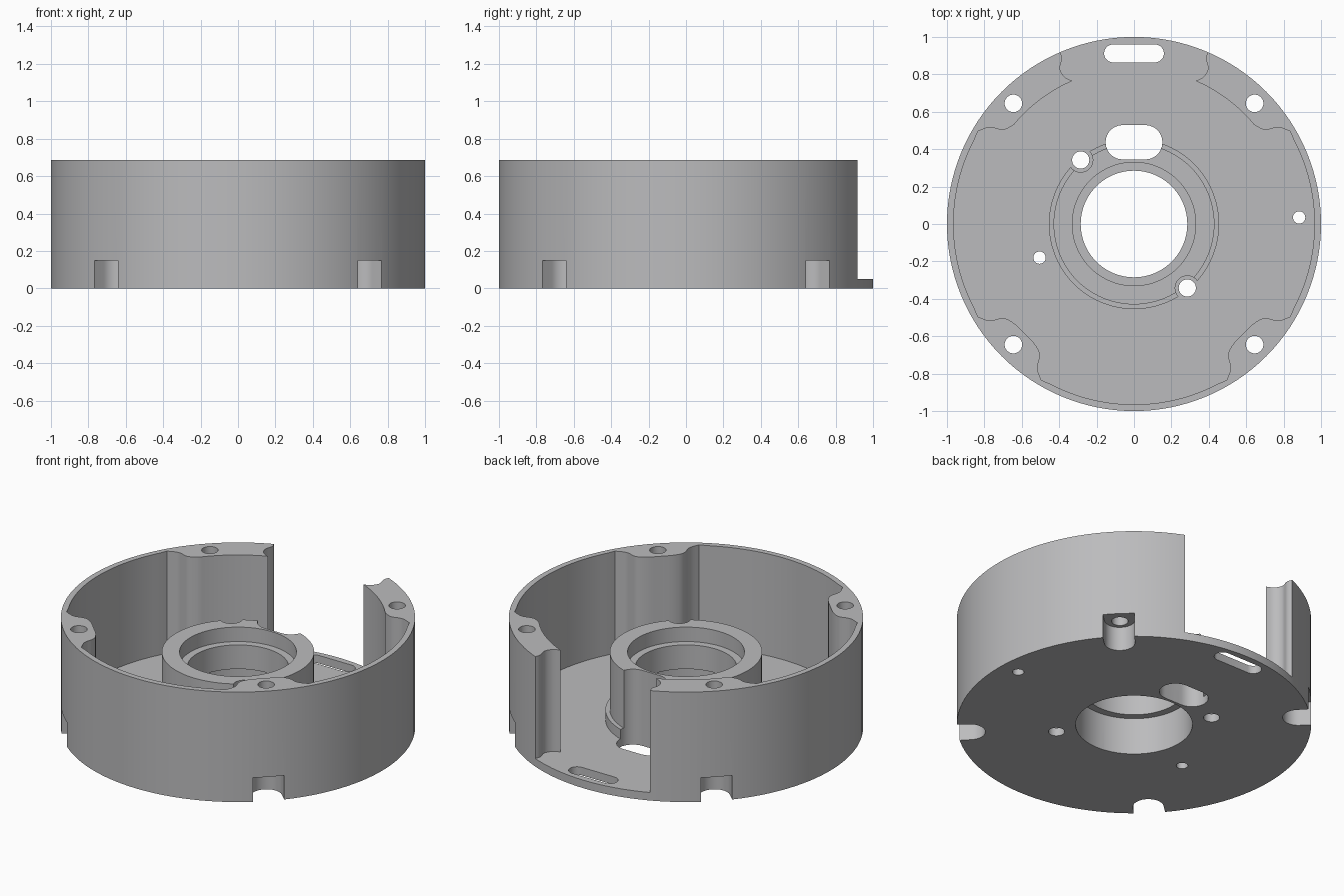
import bpy, bmesh, math
from mathutils import Vector

if "Cube" in bpy.data.objects:
    bpy.data.objects.remove(bpy.data.objects["Cube"])

TOP, FLOOR = 0.685, 0.05
gray = bpy.data.materials.new("cast gray")
gray.diffuse_color = (0.5, 0.5, 0.51, 1)
gray.use_nodes = True
gray.node_tree.nodes["Principled BSDF"].inputs["Base Color"].default_value = gray.diffuse_color


def prism(name, outline, z0, z1):
    """Extrude a closed 2D outline between two heights."""
    bm = bmesh.new()
    face = bm.faces.new([bm.verts.new((x, y, z0)) for x, y in outline])
    ext = bmesh.ops.extrude_face_region(bm, geom=[face])["geom"]
    for v in ext:
        if isinstance(v, bmesh.types.BMVert):
            v.co.z = z1
    bmesh.ops.recalc_face_normals(bm, faces=bm.faces)
    me = bpy.data.meshes.new(name)
    bm.to_mesh(me)
    bm.free()
    me.materials.append(gray)
    ob = bpy.data.objects.new(name, me)
    bpy.context.collection.objects.link(ob)
    return ob


def arc(r, a0, a1, n, cx=0, cy=0):
    return [(cx + r * math.cos(math.radians(a0 + (a1 - a0) * i / n)),
             cy + r * math.sin(math.radians(a0 + (a1 - a0) * i / n))) for i in range(n + 1)]


def circle(r, cx=0, cy=0, n=32):
    return arc(r, 0, 360, n, cx, cy)[:-1]


def stadium(cx, cy, half_len, r):
    d = half_len - r
    return arc(r, -90, 90, 14, cx + d, cy) + arc(r, 90, 270, 14, cx - d, cy)


def spline(pts, n=5):
    """Smooth curve through the given points."""
    p = [Vector(q) for q in [pts[0]] + pts + [pts[-1]]]
    out = []
    for a, b, c, d in zip(p, p[1:], p[2:], p[3:]):
        for i in range(n):
            t = i / n
            out.append(0.5 * (2 * b + (c - a) * t + (2 * a - 5 * b + 4 * c - d) * t * t
                              + (3 * b - a - 3 * c + d) * t ** 3))
    return [tuple(q) for q in out] + [pts[-1]]


def combine(target, tool, operation):
    m = target.modifiers.new("cut", 'BOOLEAN')
    m.operation, m.solver, m.object = operation, 'EXACT', tool
    bpy.context.view_layer.objects.active = target
    bpy.ops.object.modifier_apply(modifier=m.name)
    bpy.data.objects.remove(tool)


def cut(outline, z0, z1):
    combine(housing, prism("cutter", outline, z0, z1), 'DIFFERENCE')


# Drum, hollowed by a pocket that leaves four bosses and a rear opening
housing = prism("housing", circle(1, n=128), 0, TOP)
flank = [(0.835, 0.495), (0.771, 0.517), (0.70, 0.503), (0.643, 0.53)]
rear_edge = spline([(0.33, 0.765), (0.372, 0.787), (0.396, 0.83), (0.385, 0.885), (0.396, 0.918)])
front_boss = [(x, -y) for x, y in flank] + [(0.585, -0.585)] + [(y, -x) for x, y in flank[::-1]]
half = (arc(0.965, -90, -60.5, 14)[:-1] + spline(front_boss[::-1])
        + arc(0.965, -30, 30, 28)[1:-1] + spline(flank)
        + arc(0.833, 41, 66, 12)[:-1] + rear_edge + [(0.396, 1.1)])
pocket = half + [(-x, y) for x, y in half[:0:-1]]
cut(pocket, FLOOR, TOP + 0.1)

# Bearing hub with a foot flange
hub = prism("hub", circle(0.43, n=96), 0.02, 0.47)
combine(hub, prism("flange", circle(0.455, n=96), 0.015, 0.11), 'UNION')
combine(housing, hub, 'UNION')

# Stepped bore with an inner lip
cut(circle(0.285, n=80), -0.1, 0.6)
cut(circle(0.33, n=80), -0.1, 0.23)
cut(circle(0.33, n=80), 0.38, 0.6)

# Cable slots beside the hub and at the rear rim
cut(stadium(0, 0.437, 0.152, 0.092), -0.1, 0.6)
cut(stadium(0, 0.912, 0.16, 0.048), -0.1, 0.2)

# Hub screw holes with relief pockets
for s in (-1, 1):
    cut(circle(0.065, 0.285 * s, -0.342 * s), FLOOR, 0.6)
    cut(circle(0.046, 0.285 * s, -0.342 * s), -0.1, 0.2)

# Locating holes in the floor
cut(circle(0.033, -0.505, -0.18, 24), -0.1, 0.2)
cut(circle(0.033, 0.883, 0.035, 24), -0.1, 0.2)

# Boss screw holes and the open notches below them
for k in range(4):
    a = 45 + 90 * k
    c, s = math.cos(math.radians(a)), math.sin(math.radians(a))
    cut(circle(0.047, 0.912 * c, 0.912 * s), 0.1, 0.8)
    notch = arc(0.087, 90, 270, 20, 0.93, 0) + [(1.1, -0.093), (1.1, 0.093)]
    cut([(x * c - y * s, x * s + y * c) for x, y in notch], -0.1, 0.15)

bpy.ops.object.select_all(action='DESELECT')
housing.select_set(True)
bpy.context.view_layer.objects.active = housing
bpy.ops.object.shade_smooth_by_angle(angle=math.radians(30))
